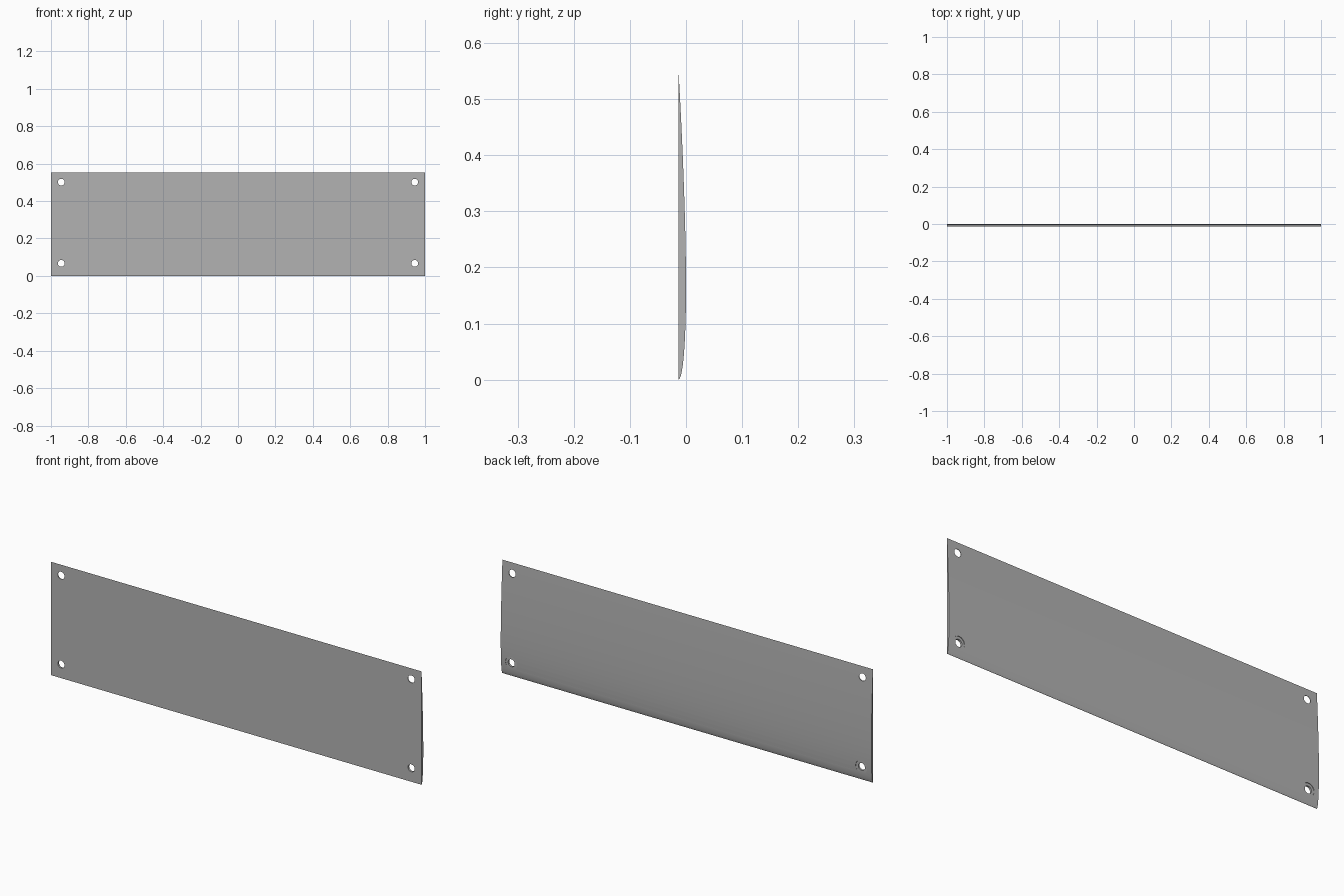
import bpy, bmesh, math

cube = bpy.data.objects.get("Cube")
if cube:
    bpy.data.objects.remove(cube, do_unlink=True)

LENGTH, HEIGHT, THICK = 2.0, 0.553, 0.027
FRONT = -THICK / 2
STEPS = 28

grey = bpy.data.materials.new("plain grey")
grey.use_nodes = True
colour = (0.45, 0.45, 0.45, 1)
grey.diffuse_color = colour
grey.node_tree.nodes["Principled BSDF"].inputs["Base Color"].default_value = colour


def bulge(t):
    """Half-airfoil thickness at fraction t of the height, from 0 to 1."""
    return 10 * 0.5 * (0.2969 * math.sqrt(t) - 0.126 * t - 0.3516 * t**2
                       + 0.2843 * t**3 - 0.1036 * t**4)


def cylinder(name, x, z, radius, y0, y1):
    """Cylinder along y, used as a cutter."""
    bpy.ops.mesh.primitive_cylinder_add(
        vertices=32, radius=radius, depth=y1 - y0,
        location=(x, (y0 + y1) / 2, z), rotation=(math.pi / 2, 0, 0))
    cutter = bpy.context.object
    cutter.name = name
    cutter.hide_render = True
    return cutter


# Slat: flat front, airfoil back, extruded along x
bm = bmesh.new()
profile = []
for i in range(STEPS + 1):
    t = (1 - math.cos(math.pi * i / STEPS)) / 2
    depth = THICK * bulge(t) if 0 < i < STEPS else 0
    profile.append(bm.verts.new((-LENGTH / 2, FRONT + depth, HEIGHT * t)))
end = bm.faces.new(profile)
result = bmesh.ops.extrude_face_region(bm, geom=[end], use_keep_orig=True)
moved = [v for v in result["geom"] if isinstance(v, bmesh.types.BMVert)]
bmesh.ops.translate(bm, verts=moved, vec=(LENGTH, 0, 0))
bmesh.ops.recalc_face_normals(bm, faces=bm.faces)
mesh = bpy.data.meshes.new("slat")
bm.to_mesh(mesh)
bm.free()
mesh.materials.append(grey)
slat = bpy.data.objects.new("slat", mesh)
bpy.context.collection.objects.link(slat)

# Corner screw holes, with counterbores at the thick lower edge
cutters = []
for x in (-0.945, 0.945):
    for z in (0.067, 0.501):
        cutters.append(cylinder("hole_cutter", x, z, 0.018, -0.1, 0.1))
    cutters.append(cylinder("counterbore_cutter", x, 0.067, 0.031, -0.004, 0.1))

bpy.ops.object.select_all(action="DESELECT")
bpy.context.view_layer.objects.active = slat
slat.select_set(True)
for cutter in cutters:
    cut = slat.modifiers.new("cut", "BOOLEAN")
    cut.operation = "DIFFERENCE"
    cut.solver = "EXACT"
    cut.object = cutter
    bpy.ops.object.modifier_apply(modifier=cut.name)
    bpy.data.objects.remove(cutter, do_unlink=True)

bpy.ops.object.shade_smooth_by_angle(angle=math.radians(25))
